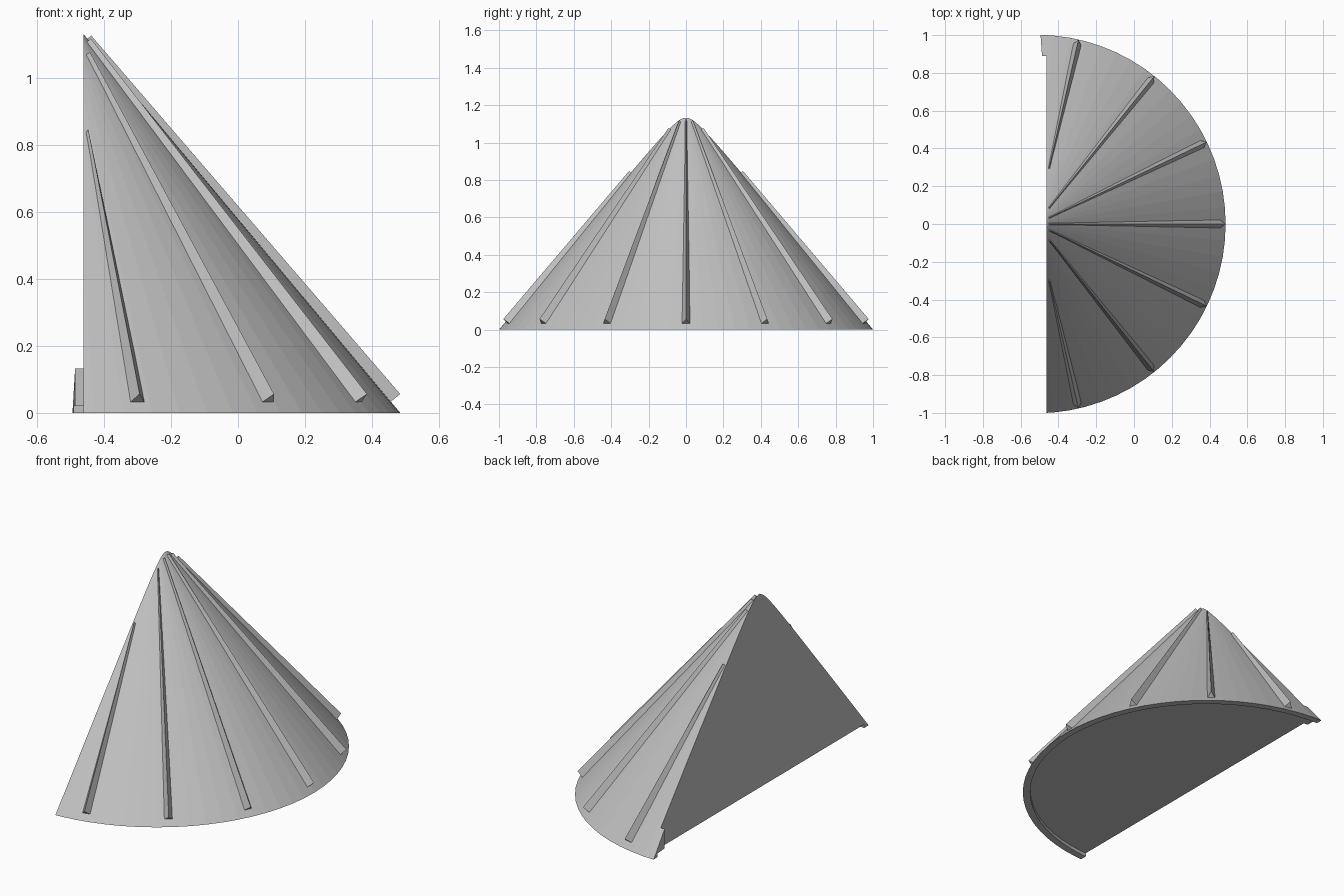
import bpy, bmesh, math
from mathutils import Vector, Matrix

if "Cube" in bpy.data.objects:
    bpy.data.objects.remove(bpy.data.objects["Cube"])

AXIS_X = -0.517      # cone axis
CUT_X = -0.462       # flat side
R, H = 1.002, 1.198  # full cone
RIM_R, RECESS = 0.962, 0.02
SIDES = 72

grey = bpy.data.materials.new("light grey")
grey.use_nodes = True
colour = (0.53, 0.53, 0.53, 1)
grey.diffuse_color = colour
grey.node_tree.nodes["Principled BSDF"].inputs["Base Color"].default_value = colour


def finish(name, bm):
    bmesh.ops.recalc_face_normals(bm, faces=bm.faces[:])
    mesh = bpy.data.meshes.new(name)
    bm.to_mesh(mesh)
    bm.free()
    mesh.materials.append(grey)
    obj = bpy.data.objects.new(name, mesh)
    bpy.context.collection.objects.link(obj)
    return obj


def loft(name, a, b):
    """Solid between two matching outlines."""
    bm = bmesh.new()
    va, vb = [bm.verts.new(p) for p in a], [bm.verts.new(p) for p in b]
    bm.faces.new(va)
    bm.faces.new(vb)
    for i in range(len(va)):
        j = (i + 1) % len(va)
        bm.faces.new((va[i], va[j], vb[j], vb[i]))
    return finish(name, bm)


# Cone body with a recessed underside, sliced flat on one side
bm = bmesh.new()
profile = [(0, RECESS), (RIM_R, RECESS), (RIM_R, 0), (R, 0), (0, H)]
verts = [bm.verts.new((r, 0, z)) for r, z in profile]
edges = [bm.edges.new(pair) for pair in zip(verts, verts[1:])]
bmesh.ops.spin(bm, geom=verts + edges, axis=(0, 0, 1), cent=(0, 0, 0),
               angle=math.tau, steps=SIDES, use_duplicate=False)
bmesh.ops.remove_doubles(bm, verts=bm.verts[:], dist=1e-4)
bmesh.ops.translate(bm, verts=bm.verts[:], vec=(AXIS_X, 0, 0))
bmesh.ops.bisect_plane(bm, geom=bm.verts[:] + bm.edges[:] + bm.faces[:],
                       plane_co=(CUT_X, 0, 0), plane_no=(-1, 0, 0), clear_outer=True)
bmesh.ops.holes_fill(bm, edges=[e for e in bm.edges if e.is_boundary], sides=0)
finish("cone_body", bm)

# Tapered triangular ribs running up the slope
slope = math.hypot(R, H)
outward = Vector((H, 0, R)) / slope
across = Vector((0, 1, 0))


def rib_section(radius, half_width, height):
    p = Vector((radius, 0, H * (1 - radius / R)))
    sunk = p - outward * 0.004
    return [sunk - across * half_width, sunk + across * half_width, p + outward * height]


for i in range(-3, 4):
    angle = i * math.pi / 7
    place = Matrix.Translation((AXIS_X, 0, 0)) @ Matrix.Rotation(angle, 4, "Z")
    top_radius = 0.067 / math.cos(angle)
    low = [place @ p for p in rib_section(0.974, 0.023, 0.036)]
    high = [place @ p for p in rib_section(top_radius, 0.005, 0.015)]
    loft(f"rib_{i + 4}", low, high)

# Small overlapping tab at the back corner
section = [(0.89, RECESS), (RIM_R, RECESS), (RIM_R, 0), (1.0, 0), (0.89, 0.132)]
loft("corner_tab",
     [(-0.487 - 0.07 * (y - 0.89), y, z) for y, z in section],
     [(CUT_X, y, z) for y, z in section])
